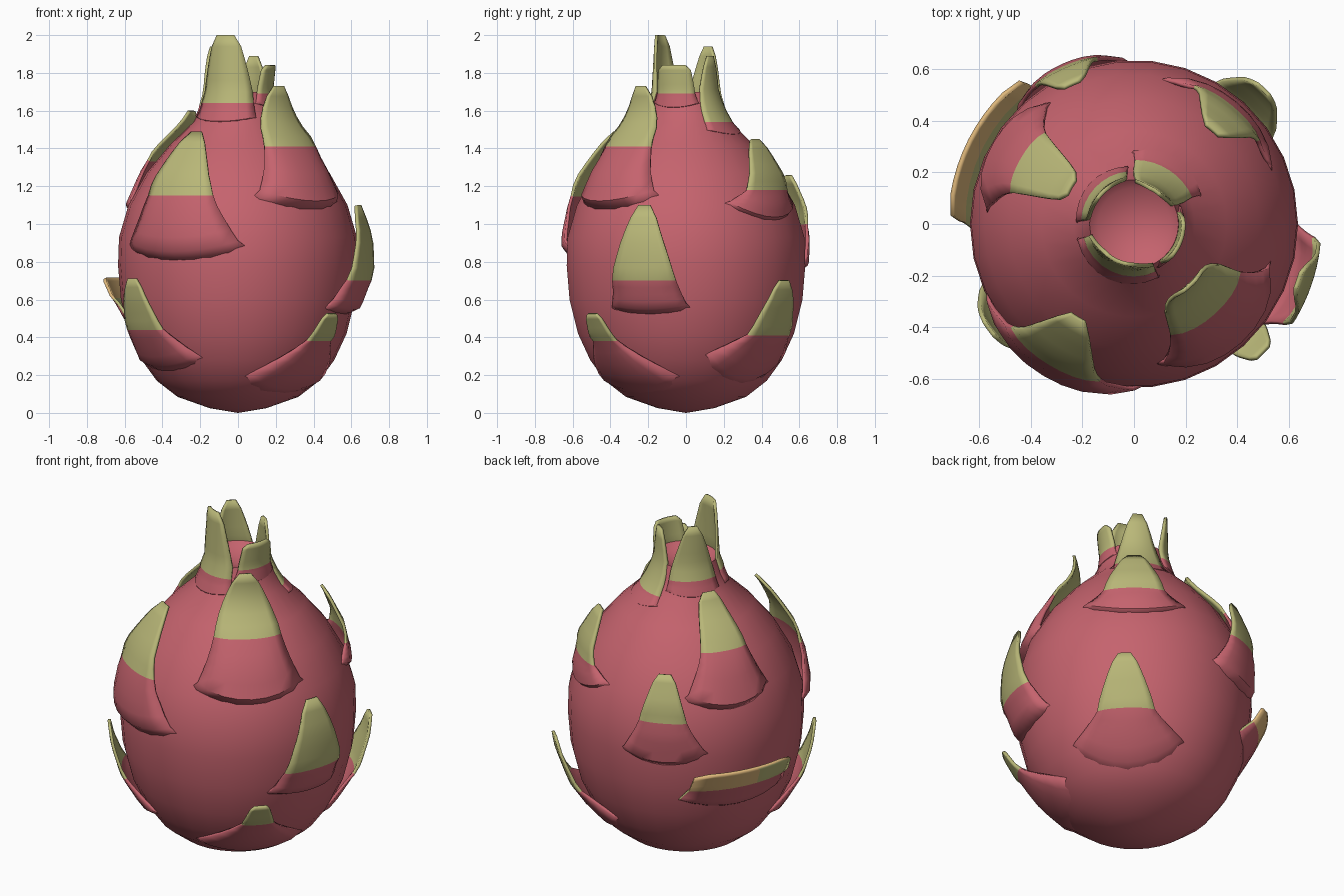
import bpy, math

if "Cube" in bpy.data.objects:
    bpy.data.objects.remove(bpy.data.objects["Cube"])

def material(name, rgb):
    m = bpy.data.materials.new(name)
    m.diffuse_color = (*rgb, 1)
    m.use_nodes = True
    m.node_tree.nodes["Principled BSDF"].inputs["Base Color"].default_value = m.diffuse_color
    return m

PINK = material("pink_skin", (0.56, 0.125, 0.155))
GREEN = material("green_tip", (0.49, 0.48, 0.19))
TAN = material("tan_tip", (0.74, 0.48, 0.2))

# body outline: (radius, height)
PROFILE = [(0.0, 0.005), (0.15, 0.025), (0.32, 0.085), (0.43, 0.17), (0.51, 0.28),
           (0.575, 0.42), (0.62, 0.6), (0.635, 0.78), (0.63, 0.93), (0.58, 1.1),
           (0.485, 1.27), (0.36, 1.42), (0.235, 1.54), (0.195, 1.62), (0.172, 1.7)]

def body_radius(z):
    for (r0, z0), (r1, z1) in zip(PROFILE, PROFILE[1:]):
        if z <= z1:
            return r0 + (r1 - r0) * max(0, z - z0) / (z1 - z0)
    return PROFILE[-1][0]

def make(name, verts, faces, mats):
    me = bpy.data.meshes.new(name)
    me.from_pydata(verts, [], faces)
    for m in mats:
        me.materials.append(m)
    ob = bpy.data.objects.new(name, me)
    bpy.context.collection.objects.link(ob)
    bpy.ops.object.select_all(action='DESELECT')
    ob.select_set(True)
    bpy.context.view_layer.objects.active = ob
    bpy.ops.object.shade_smooth_by_angle(angle=math.radians(40))
    return ob

# fruit body: lathe with a sunken top
N = 30
rings = PROFILE[1:] + [(0.14, 1.67)]
verts = [(r * math.cos(2 * math.pi * k / N), r * math.sin(2 * math.pi * k / N), z)
         for r, z in rings for k in range(N)]
bottom, top = len(verts), len(verts) + 1
verts += [(0, 0, 0), (0, 0, 1.64)]
faces = [(i * N + k, i * N + (k + 1) % N, (i + 1) * N + (k + 1) % N, (i + 1) * N + k)
         for i in range(len(rings) - 1) for k in range(N)]
last = (len(rings) - 1) * N
faces += [(bottom, (k + 1) % N, k) for k in range(N)]
faces += [(top, last + k, last + (k + 1) % N) for k in range(N)]
make("fruit_body", verts, faces, [PINK])

def scale_leaf(name, az, z0, zs, z1, wb, ws, rt, lift=0.06, wt=0.045, tan_below=0,
               bow=0.07, lip=0.4):
    """Leaf hugging the body from z0, turning green at zs, standing off at z1.
    wb, ws, wt: half widths at base, colour split and tip; rt: tip radius;
    bow: rise of the base corners; lip: share of the lift present at the base."""
    rows = []                                    # (z, half width, stand-off)
    tip = rt - body_radius(z1)
    for i in range(6):
        t = i / 5
        rise = -0.03 if i == 0 else lift * (lip + (1 - lip) * t)
        rows.append((z0 + (zs - z0) * t, ws + (wb - ws) * (1 - t) ** 1.1, rise))
    for i in range(1, 7):
        t = i / 6
        w = ws + (wt - ws) * (0.8 * t + 0.2 * t * t)
        if i == 6:
            w *= 0.75
        rows.append((zs + (z1 - zs) * t, w, lift + (tip - lift) * t))
    M = 8
    verts, faces, tags = [], [], []
    for i, (z, w, off) in enumerate(rows):
        for k in range(M + 1):
            u = 2 * k / M - 1
            zz = z + bow * u * u * max(0, 1 - i / 5)
            r = body_radius(zz)
            a = math.radians(az) + u * w / max(r + off, 0.16)
            # sides of the pink part settle on the skin, tip stays free
            sink = (max(off, 0) - 0.008) * u ** 4 * max(0, 1 - i / 6)
            rr = r + off - sink
            verts.append((rr * math.cos(a), rr * math.sin(a), zz))
    for i in range(len(rows) - 1):
        for k in range(M):
            v = i * (M + 1) + k
            faces.append((v, v + 1, v + M + 2, v + M + 1))
            tags.append(0 if i < 5 else 2 if k < tan_below else 1)
    ob = make(name, verts, faces, [PINK, GREEN, TAN])
    for p, tag in zip(ob.data.polygons, tags):
        p.material_index = tag
    mod = ob.modifiers.new("thickness", 'SOLIDIFY')
    mod.thickness, mod.offset = 0.016, -1
    if tan_below:                                # tan inner side and rim
        mod.material_offset = mod.material_offset_rim = 1

# scales around the body: azimuth, base, split, tip, widths, tip radius
scale_leaf("scale_front_left", -121, 0.78, 1.15, 1.49, 0.41, 0.21, 0.43, lift=0.085)
scale_leaf("scale_front_right", -48, 1.05, 1.41, 1.73, 0.34, 0.195, 0.33, lift=0.1)
scale_leaf("scale_right", -19, 0.51, 0.70, 1.10, 0.235, 0.185, 0.68, lift=0.09, bow=0.03)
scale_leaf("scale_low_front_right", -45, 0.06, 0.38, 0.52, 0.37, 0.09, 0.71,
           lift=0.07, bow=0.1, lip=0.2)
scale_leaf("scale_low_front_left", -144, 0.20, 0.44, 0.71, 0.32, 0.16, 0.70)
scale_leaf("scale_left_wide", 153, 0.44, 0.60, 0.71, 0.34, 0.31, 0.72, lift=0.05,
           wt=0.3, tan_below=5, lip=0.1)
scale_leaf("scale_back_left_high", 150, 1.01, 1.34, 1.60, 0.28, 0.14, 0.29, lift=0.08)
scale_leaf("scale_back_left_mid", 114, 0.71, 1.00, 1.26, 0.26, 0.135, 0.60)
scale_leaf("scale_back_right_high", 50, 1.00, 1.18, 1.45, 0.31, 0.17, 0.48,
           bow=0.1, lip=0.15)
scale_leaf("scale_low_back_right", 46, 0.12, 0.41, 0.70, 0.35, 0.16, 0.73,
           lift=0.07, bow=0.17, lip=0.1)

# crown leaves around the neck
CROWN = dict(lift=0.014, bow=0.03, lip=0.0)
scale_leaf("crown_front", -115, 1.52, 1.64, 2.00, 0.2, 0.175, 0.165, wt=0.07, **CROWN)
scale_leaf("crown_right", -20, 1.60, 1.69, 1.84, 0.14, 0.115, 0.20, wt=0.09, **CROWN)
scale_leaf("crown_back", 57, 1.46, 1.54, 1.89, 0.17, 0.14, 0.16, wt=0.035, **CROWN)
scale_leaf("crown_back_left", 137, 1.53, 1.63, 1.94, 0.16, 0.14, 0.18, wt=0.035, **CROWN)
